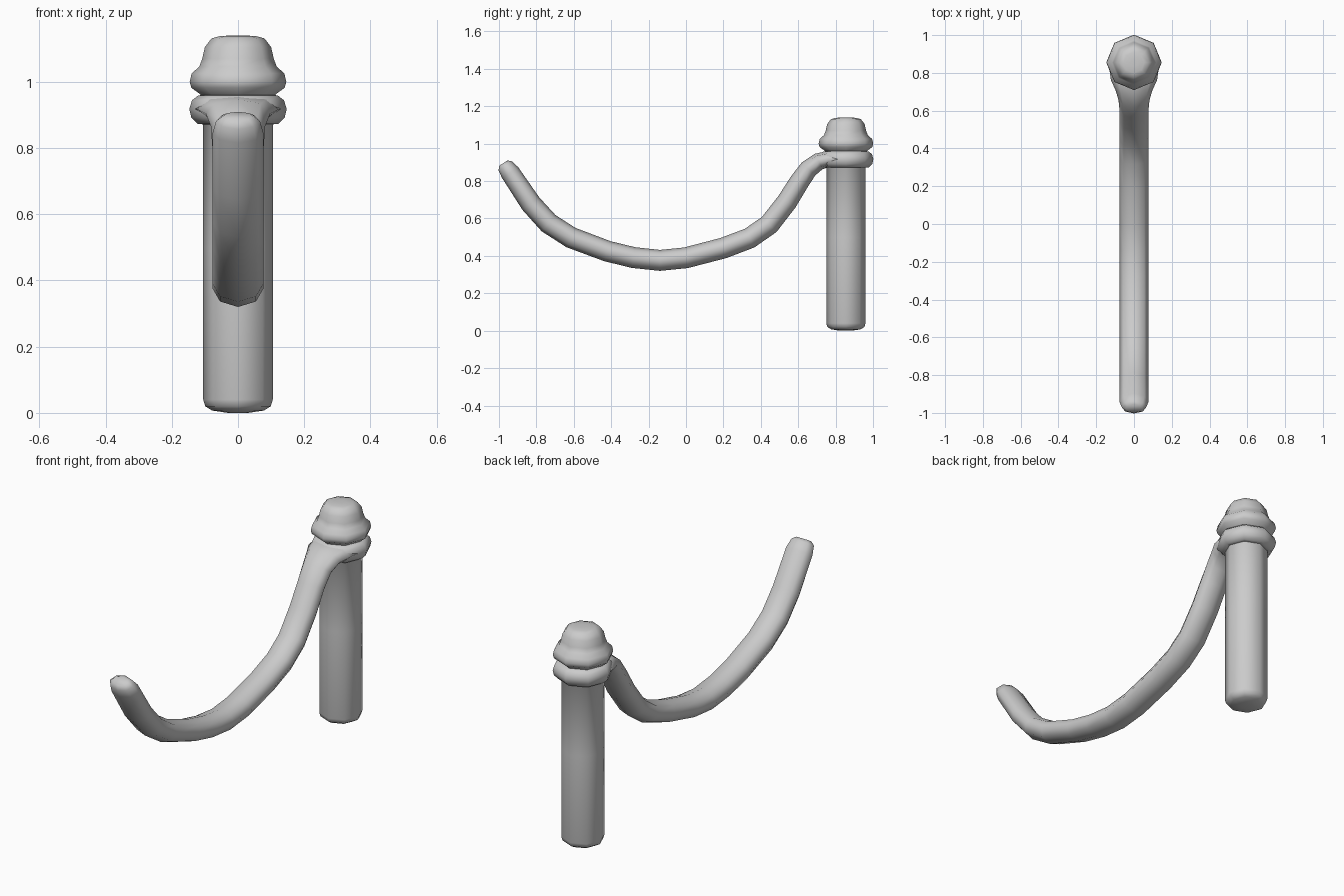
import bpy, bmesh, math
from mathutils import Vector

if "Cube" in bpy.data.objects:
    bpy.data.objects.remove(bpy.data.objects["Cube"])

SIDES = 8
POST_Y = 0.855


def skin(name, rings, closed=False):
    """Join equal-length rings of points into a smooth capped (or closed) tube."""
    bm = bmesh.new()
    loops = [[bm.verts.new(p) for p in ring] for ring in rings]
    pairs = list(zip(loops, loops[1:]))
    if closed:
        pairs.append((loops[-1], loops[0]))
    else:
        bm.faces.new(loops[0])
        bm.faces.new(loops[-1])
    for a, b in pairs:
        for i in range(SIDES):
            j = (i + 1) % SIDES
            bm.faces.new((a[i], a[j], b[j], b[i]))
    bmesh.ops.recalc_face_normals(bm, faces=bm.faces[:])
    for f in bm.faces:
        f.smooth = True
    me = bpy.data.meshes.new(name)
    bm.to_mesh(me)
    bm.free()
    ob = bpy.data.objects.new(name, me)
    bpy.context.collection.objects.link(ob)
    return ob


def ellipse(centre, u, v):
    """Octagonal ring around centre spanned by the half-axes u and v."""
    angles = [2 * math.pi * i / SIDES for i in range(SIDES)]
    return [centre + u * math.cos(a) + v * math.sin(a) for a in angles]


def lathe(name, profile, closed=False):
    return skin(name, [ellipse(Vector((0, POST_Y, z)), Vector((r, 0, 0)), Vector((0, r, 0)))
                       for r, z in profile], closed)


# Pin with its chamfered foot and bulging cap
lathe("pin", [(0.03, 0.0), (0.078, 0.007), (0.099, 0.02), (0.105, 0.04), (0.105, 0.5),
              (0.105, 0.95), (0.115, 0.963), (0.141, 0.982), (0.146, 1.0), (0.14, 1.025),
              (0.117, 1.046), (0.108, 1.07), (0.1, 1.105), (0.08, 1.131), (0.055, 1.138),
              (0.02, 1.14)])

# Ring the arm hangs from
lathe("ring", [(0.09, 0.87), (0.122, 0.873), (0.141, 0.892), (0.147, 0.918),
               (0.139, 0.944), (0.12, 0.959), (0.09, 0.961)], closed=True)

# Curved arm: y, z, half width, half thickness, from free tip to ring
path = [(-0.977, 0.896, 0.045, 0.025), (-0.968, 0.882, 0.066, 0.043),
        (-0.94, 0.845, 0.077, 0.052), (-0.83, 0.68, 0.077, 0.056),
        (-0.735, 0.575, 0.077, 0.057), (-0.615, 0.498, 0.077, 0.057),
        (-0.42, 0.425, 0.077, 0.056), (-0.28, 0.391, 0.077, 0.056),
        (-0.14, 0.376, 0.077, 0.056), (0.0, 0.39, 0.077, 0.056),
        (0.2, 0.442, 0.077, 0.056), (0.34, 0.495, 0.077, 0.056),
        (0.445, 0.568, 0.077, 0.056), (0.54, 0.69, 0.077, 0.055),
        (0.605, 0.795, 0.077, 0.053), (0.655, 0.865, 0.082, 0.05),
        (0.71, 0.905, 0.098, 0.046), (0.76, 0.917, 0.122, 0.043),
        (0.83, 0.918, 0.132, 0.04)]
pts = [Vector((0, y, z)) for y, z, w, t in path]
rings = []
for i, (y, z, w, t) in enumerate(path):
    d = (pts[min(i + 1, len(pts) - 1)] - pts[max(i - 1, 0)]).normalized()
    rings.append(ellipse(pts[i], Vector((w, 0, 0)), Vector((0, -d.z, d.y)) * t))
skin("arm", rings)
